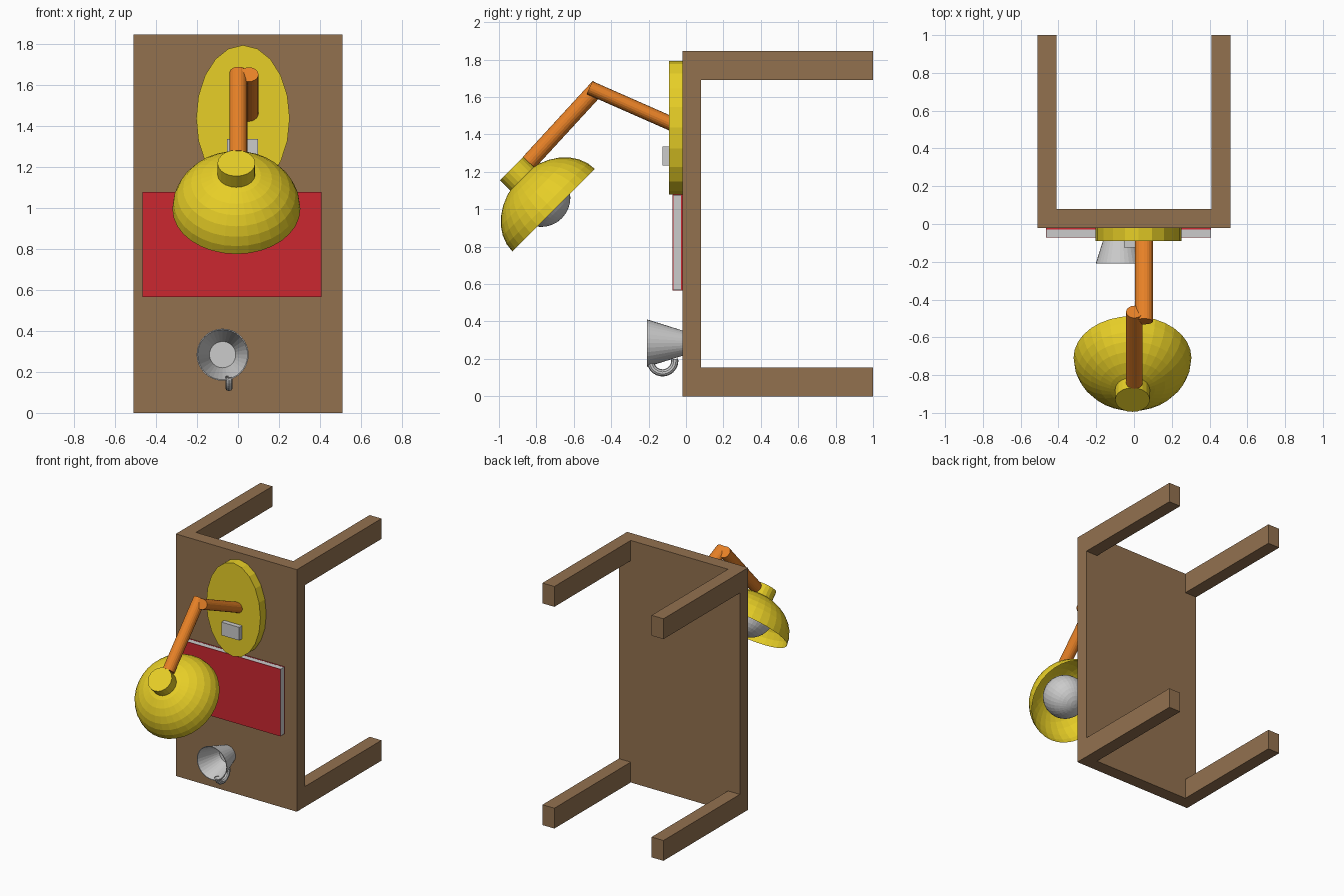
import bpy, bmesh, math
from mathutils import Matrix, Vector

if "Cube" in bpy.data.objects:
    bpy.data.objects.remove(bpy.data.objects["Cube"])


def mat(name, rgb):
    m = bpy.data.materials.new(name)
    m.diffuse_color = (*rgb, 1)
    m.use_nodes = True
    m.node_tree.nodes["Principled BSDF"].inputs["Base Color"].default_value = m.diffuse_color
    return m


WOOD = mat("wood", (0.29, 0.165, 0.078))
YELLOW = mat("yellow", (0.80, 0.62, 0.02))
ORANGE = mat("orange", (0.80, 0.22, 0.02))
RED = mat("red", (0.60, 0.02, 0.03))


def finish(name, bm, material=None):
    bmesh.ops.recalc_face_normals(bm, faces=bm.faces)
    me = bpy.data.meshes.new(name)
    bm.to_mesh(me)
    bm.free()
    ob = bpy.data.objects.new(name, me)
    bpy.context.collection.objects.link(ob)
    if material:
        me.materials.append(material)
    return ob


def box(name, x0, x1, y0, y1, z0, z1, material=None):
    bm = bmesh.new()
    m = Matrix.Translation(((x0 + x1) / 2, (y0 + y1) / 2, (z0 + z1) / 2))
    m = m @ Matrix.Diagonal((x1 - x0, y1 - y0, z1 - z0, 1))
    bmesh.ops.create_cube(bm, size=1, matrix=m)
    return finish(name, bm, material)


def frame(origin, d):
    """Local z along d (in the yz plane), local x stays world x."""
    return Matrix.Translation(origin) @ Matrix.Rotation(math.atan2(-d.y, d.z), 4, 'X')


def rod(name, a, b, rx, ry, sides, material=None):
    a, b = Vector(a), Vector(b)
    bm = bmesh.new()
    m = frame((a + b) / 2, b - a) @ Matrix.Diagonal((rx, ry, 1, 1))
    bmesh.ops.create_cone(bm, cap_ends=True, segments=sides, radius1=1, radius2=1,
                          depth=(b - a).length, matrix=m)
    return finish(name, bm, material)


def lathe(name, profile, m, sides, material=None):
    """Revolve (radius, height) points around local z."""
    bm = bmesh.new()
    vs = [bm.verts.new((r, 0, h)) for r, h in profile]
    es = [bm.edges.new(p) for p in zip(vs, vs[1:])]
    bmesh.ops.spin(bm, geom=vs + es, cent=(0, 0, 0), axis=(0, 0, 1),
                   angle=2 * math.pi, steps=sides, use_duplicate=False)
    bmesh.ops.remove_doubles(bm, verts=bm.verts, dist=1e-4)
    bm.transform(m)
    return finish(name, bm, material)


# Table lying on its side
box("table_top", -0.51, 0.51, -0.02, 0.08, 0, 1.845, WOOD)
for side, x in (("left", -0.51), ("right", 0.41)):
    for level, z in (("lower", 0), ("upper", 1.69)):
        box(f"{level}_{side}_leg", x, x + 0.1, 0.08, 1.0, z, z + 0.155, WOOD)

# Lamp base, switch and arms
rod("lamp_base", (0.024, -0.02, 1.436), (0.024, -0.09, 1.436), 0.228, 0.357, 20, YELLOW)
box("lamp_switch", -0.053, 0.098, -0.125, -0.085, 1.235, 1.335)
rod("lower_arm", (0.053, -0.05, 1.445), (0.053, -0.516, 1.65), 0.047, 0.038, 20, ORANGE)
rod("upper_arm", (0.002, -0.465, 1.658), (0.002, -0.84, 1.25), 0.044, 0.044, 20, ORANGE)

# Lamp shade, neck and bulb share a tilted axis
axis = Vector((0, -1, 1)).normalized()
rim = Vector((-0.008, -0.708, 0.995))
dome = [(0.312 * math.cos(i * math.pi / 16), 0.25 * math.sin(i * math.pi / 16)) for i in range(9)]
lathe("lamp_shade", dome, frame(rim, axis), 32, YELLOW)
rod("lamp_neck", rim + axis * 0.22, rim + axis * 0.315, 0.092, 0.09, 20, YELLOW)
bm = bmesh.new()
bmesh.ops.create_uvsphere(bm, u_segments=32, v_segments=16, radius=0.157,
                          matrix=frame(rim + axis * 0.095, axis))
finish("lamp_bulb", bm)

# Book: page block with red covers and spine
box("book_pages", -0.463, 0.407, -0.068, -0.028, 0.567, 1.077)
box("book_front_cover", -0.465, 0.407, -0.071, -0.068, 0.566, 1.078, RED)
box("book_back_cover", -0.465, 0.407, -0.028, -0.02, 0.566, 1.078, RED)
box("book_spine", -0.466, -0.463, -0.068, -0.028, 0.566, 1.078, RED)

# Mug: thin-walled open cone facing forward
mug = frame(Vector((-0.075, -0.02, 0.284)), Vector((0, -1, 0)))
lathe("mug_body", [(0, 0), (0.068, 0), (0.127, 0.188), (0.122, 0.188), (0.064, 0.006), (0, 0.006)],
      mug, 32)

# Mug handle: a partial ring swept from a circle
bm = bmesh.new()
c = Vector((-0.044, -0.125, 0.19))
ring = bmesh.ops.create_circle(bm, segments=10, radius=0.019,
                               matrix=Matrix.Translation((0, 0.065, 0)) @ Matrix.Rotation(0, 4, 'X'))
bmesh.ops.rotate(bm, verts=bm.verts, cent=(0, 0.065, 0), matrix=Matrix.Rotation(0, 3, 'X'))
bm.transform(Matrix.Translation(c))
start = math.radians(8)
bmesh.ops.rotate(bm, verts=bm.verts, cent=c, matrix=Matrix.Rotation(start, 3, 'X'))
bmesh.ops.spin(bm, geom=bm.verts[:] + bm.edges[:], cent=c, axis=(1, 0, 0),
               angle=-math.radians(176), steps=16, use_duplicate=False)
finish("mug_handle", bm)
